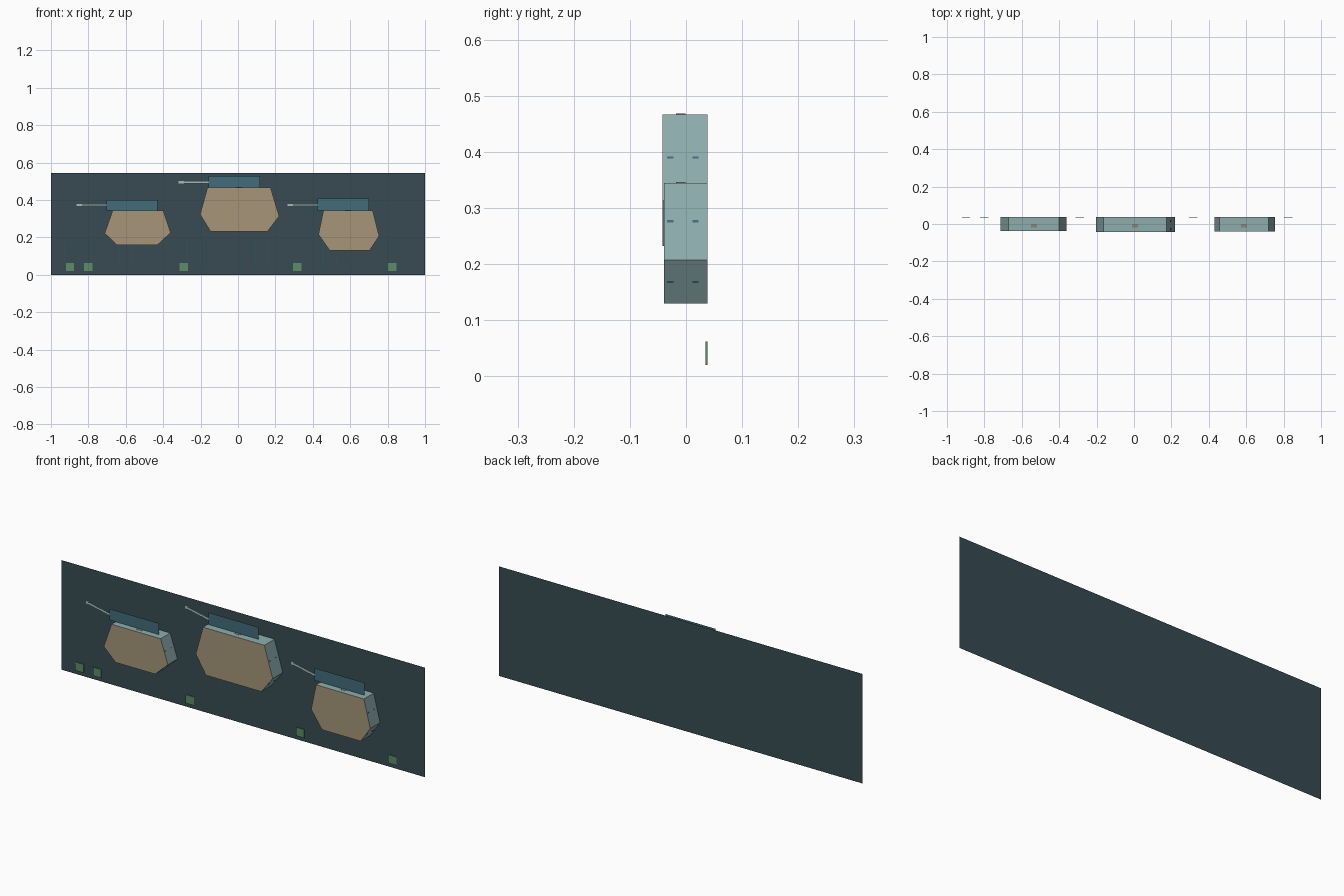
import bpy
from mathutils import Vector

if "Cube" in bpy.data.objects:
    bpy.data.objects.remove(bpy.data.objects["Cube"])


def mat(name, rgb):
    m = bpy.data.materials.new(name)
    m.diffuse_color = (*rgb, 1)
    m.use_nodes = True
    m.node_tree.nodes["Principled BSDF"].inputs["Base Color"].default_value = m.diffuse_color
    return m


SLATE = mat("slate", (0.038, 0.07, 0.085))
TAN = mat("tan", (0.38, 0.30, 0.19))
SHELL = mat("pale_teal", (0.27, 0.42, 0.42))
TEAL = mat("teal", (0.055, 0.15, 0.19))
GREEN = mat("green", (0.11, 0.26, 0.14))
PALE = mat("pale_rod", (0.36, 0.50, 0.50))
LINE = mat("line", (0.03, 0.09, 0.11))
HATCH = mat("hatch", (0.22, 0.24, 0.20))


def mesh(name, verts, faces, *mats):
    me = bpy.data.meshes.new(name)
    me.from_pydata(verts, [], faces)
    for m in mats:
        me.materials.append(m)
    ob = bpy.data.objects.new(name, me)
    bpy.context.collection.objects.link(ob)
    return ob


def quads(name, rects, m):
    """Front-facing rectangles given as (x0, x1, z0, z1, y)."""
    verts, faces = [], []
    for x0, x1, z0, z1, y in rects:
        n = len(verts)
        verts += [(x0, y, z0), (x1, y, z0), (x1, y, z1), (x0, y, z1)]
        faces.append((n, n + 1, n + 2, n + 3))
    return mesh(name, verts, faces, m)


def box(name, centre, size, m, tilt=0.0):
    bpy.ops.mesh.primitive_cube_add(size=1, location=centre, rotation=(0, tilt, 0))
    ob = bpy.context.object
    ob.name = name
    ob.scale = size
    ob.data.materials.append(m)
    return ob


def prism(name, outline, front, back):
    n = len(outline)
    verts = [(x, y, z) for y in (front, back) for x, z in outline]
    faces = [tuple(range(n))[::-1], tuple(range(n, 2 * n))]
    faces += [(i, (i + 1) % n, n + (i + 1) % n, n + i) for i in range(n)]
    ob = mesh(name, verts, faces, TAN, SHELL)
    for p in ob.data.polygons:
        p.material_index = 0 if p.index == 0 else 1
    return ob


def pod(name, outline, front, plate, rod_x, rod_z):
    # six-sided body, outline clockwise from top left
    prism(name + "_body", outline, front, 0.038)
    # hatch on the roof
    (xa, za), (xb, _) = outline[:2]
    box(name + "_hatch", ((xa + xb) / 2, -0.009, za), (0.032, 0.017, 0.002), HATCH)
    # small windows on the two right-hand slopes
    for k in (1, 2):
        a, b = Vector(outline[k]), Vector(outline[k + 1])
        c, d = (a + b) / 2, b - a
        tilt = Vector((0, 1)).angle_signed(d) if d.length else 0
        for y in (-0.028, 0.017):
            box(f"{name}_window", (c.x, y, c.y), (0.002, 0.011, 0.004), TEAL, tilt)
    # upright roof plate
    x0, x1, z1 = plate
    quads(name + "_roof_plate", [(x0, x1, za, z1, -0.005)], TEAL)
    # gangway: stepped row of small tiles running back to the wall
    n = 11
    w = (x0 - rod_x) / n
    quads(name + "_gangway",
          [(rod_x + i * w, rod_x + (i + 1) * w, rod_z - 0.0065, rod_z + 0.0065,
            0.038 - 0.043 * i / (n - 1)) for i in range(n)], PALE)


# back wall
quads("back_wall", [(-1, 1, 0, 0.545, 0.041)], SLATE)

# three pods
pod("left_pod", [(-0.67, 0.344), (-0.40, 0.344), (-0.36, 0.225),
                 (-0.43, 0.16), (-0.648, 0.16), (-0.713, 0.222)],
    -0.037, (-0.703, -0.43, 0.40), -0.863, 0.373)
pod("middle_pod", [(-0.163, 0.467), (0.174, 0.467), (0.22, 0.313),
                   (0.158, 0.232), (-0.147, 0.232), (-0.203, 0.323)],
    -0.042, (-0.158, 0.117, 0.527), -0.318, 0.495)
pod("right_pod", [(0.457, 0.345), (0.72, 0.345), (0.755, 0.207),
                  (0.703, 0.13), (0.49, 0.13), (0.43, 0.216)],
    -0.039, (0.425, 0.70, 0.407), 0.265, 0.373)

# thin vertical strips low on the wall
columns = (0, 1, 2, 4, 5, 6, 9, 10, 11, 14, 15, 16, 19, 20, 21, 24)
quads("wall_strips", [(-0.927 + 0.0727 * i - 0.0015, -0.927 + 0.0727 * i + 0.0015,
                       0.05, 0.18, 0.039) for i in columns], LINE)

# green blocks along the foot of the wall
for x in (-0.898, -0.80, -0.29, 0.316, 0.824):
    box("green_block", (x, 0.0365, 0.041), (0.045, 0.003, 0.042), GREEN)
